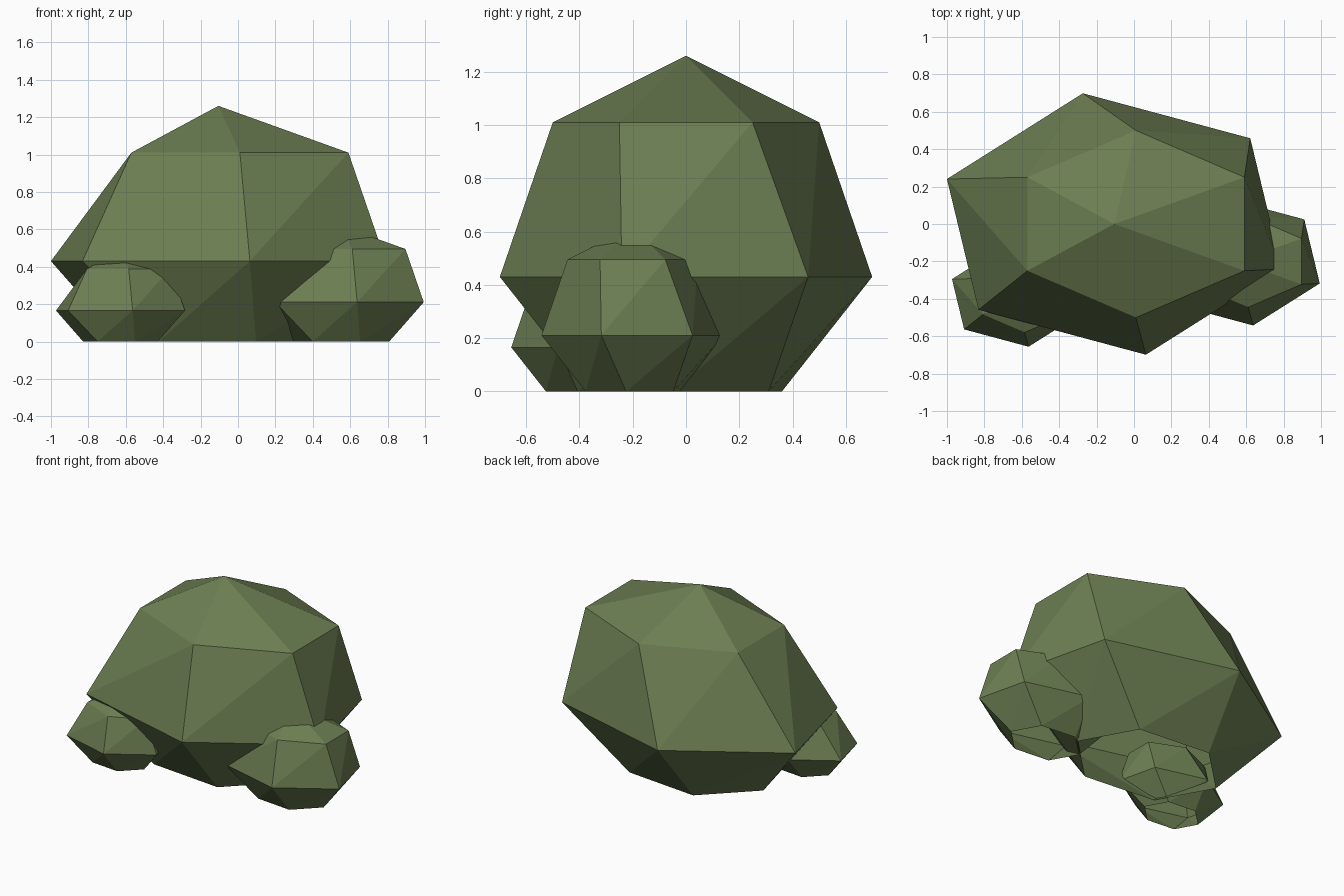
import bpy
from math import sin, cos, radians
from mathutils import Vector

cube = bpy.data.objects.get("Cube")
if cube:
    bpy.data.objects.remove(cube, do_unlink=True)

# Leaf colour
leaf = bpy.data.materials.new("leaf_green")
leaf.use_nodes = True
color = (0.15, 0.21, 0.085, 1)
leaf.diffuse_color = color
bsdf = leaf.node_tree.nodes["Principled BSDF"]
bsdf.inputs["Base Color"].default_value = color
bsdf.inputs["Roughness"].default_value = 0.9

SIDES = 6
STRETCH = 1.34
# Rings from the ground up: height, radius, twist in degrees, x offset
RINGS = [(0, 0.39, 52.6, -0.105),
         (0.43, 0.71, 40.2, -0.105),
         (1.01, 0.5, 30, 0.01)]
APEX = (-0.105, 0, 1.26)


def bush(name, x, y, scale):
    """Faceted six-sided dome, open underneath."""
    origin = Vector((x, y, 0))
    verts, faces = [], []
    for z, radius, twist, shift in RINGS:
        for i in range(SIDES):
            a = radians(twist + i * 360 / SIDES)
            verts.append((shift + STRETCH * radius * cos(a), radius * sin(a), z))
    verts.append(APEX)
    # Twisted bands: each upper corner sits above a lower edge
    for level in range(len(RINGS) - 1):
        low, high = level * SIDES, (level + 1) * SIDES
        for i in range(SIDES):
            j = (i + 1) % SIDES
            faces.append((low + i, low + j, high + j))
            faces.append((low + i, high + j, high + i))
    # Crown fan
    top = (len(RINGS) - 1) * SIDES
    for i in range(SIDES):
        faces.append((top + i, top + (i + 1) % SIDES, len(verts) - 1))
    mesh = bpy.data.meshes.new(name)
    mesh.from_pydata([Vector(v) * scale + origin for v in verts], [], faces)
    mesh.materials.append(leaf)
    mesh.update()
    obj = bpy.data.objects.new(name, mesh)
    bpy.context.collection.objects.link(obj)
    return obj


bush("main_bush", 0, 0, 1)
bush("left_small_bush", 0.606, -0.2, 0.49)
bush("right_small_bush", -0.588, -0.387, 0.385)
